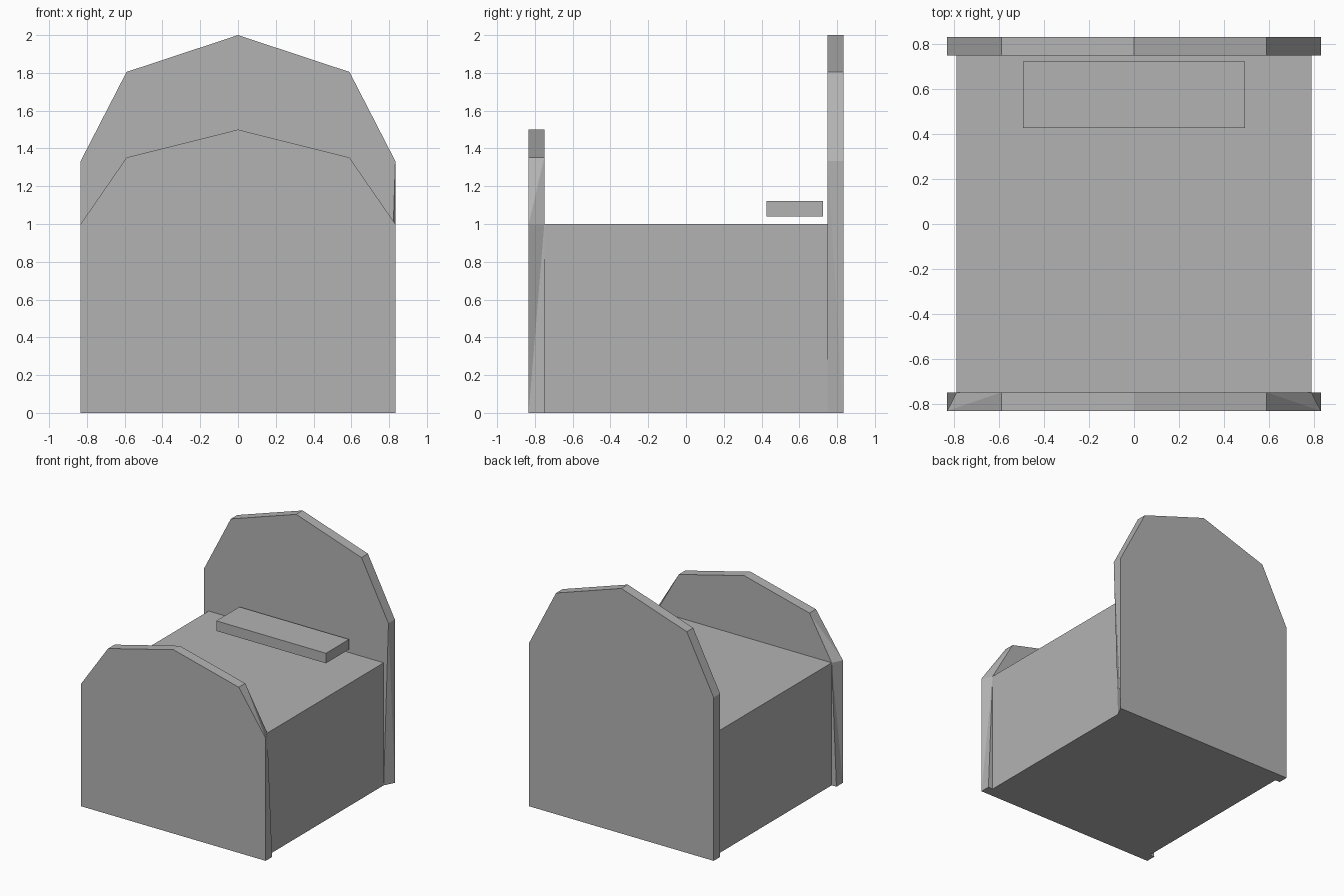
import bpy
import bmesh

old = bpy.data.objects.get("Cube")
if old:
    bpy.data.objects.remove(old, do_unlink=True)

grey = bpy.data.materials.new("plain_grey")
grey.use_nodes = True
colour = (0.45, 0.45, 0.45, 1)
grey.diffuse_color = colour
grey.node_tree.nodes["Principled BSDF"].inputs["Base Color"].default_value = colour

HALF_WIDTH, INSET = 0.833, 0.79
OUTER, INNER = 0.833, 0.75


def finish(name, bm):
    bmesh.ops.recalc_face_normals(bm, faces=bm.faces)
    mesh = bpy.data.meshes.new(name)
    bm.to_mesh(mesh)
    bm.free()
    mesh.materials.append(grey)
    bpy.context.collection.objects.link(bpy.data.objects.new(name, mesh))


def box(name, low, high):
    bm = bmesh.new()
    bmesh.ops.create_cube(bm, size=1)
    for v in bm.verts:
        for i in range(3):
            v.co[i] = high[i] if v.co[i] > 0 else low[i]
    finish(name, bm)


def board(name, side, shoulder, upper, peak, pulled):
    """Peaked end board; pulled lists inner corners drawn in to the base."""
    half = [(HALF_WIDTH, 0), (HALF_WIDTH, shoulder), (0.59, upper)]
    outline = half + [(0, peak)] + [(-x, z) for x, z in reversed(half)]
    n = len(outline)
    bm = bmesh.new()
    out = [bm.verts.new((x, side * OUTER, z)) for x, z in outline]
    inn = [bm.verts.new((x, side * INNER, z)) for x, z in outline]
    for i in pulled:
        inn[i].co.x = INSET if inn[i].co.x > 0 else -INSET
    bm.faces.new(out)
    bm.faces.new(inn)
    for i in range(n):
        j = (i + 1) % n
        if i in pulled or j in pulled:
            # Split the warped edge faces from the lower outer corner
            a, b = (i, j) if outline[i][1] <= outline[j][1] else (j, i)
            bm.faces.new((out[a], out[b], inn[b]))
            bm.faces.new((out[a], inn[b], inn[a]))
        else:
            bm.faces.new((out[i], out[j], inn[j], inn[i]))
    finish(name, bm)


# Bed base, end boards and pillow
box("bed_base", (-INSET, -INNER, 0), (INSET, INNER, 1))
board("headboard", 1, 1.333, 1.805, 2.0, (0,))
board("footboard", -1, 1.0, 1.352, 1.5, (1, 5))
box("pillow", (-0.495, 0.427, 1.04), (0.495, 0.725, 1.122))
